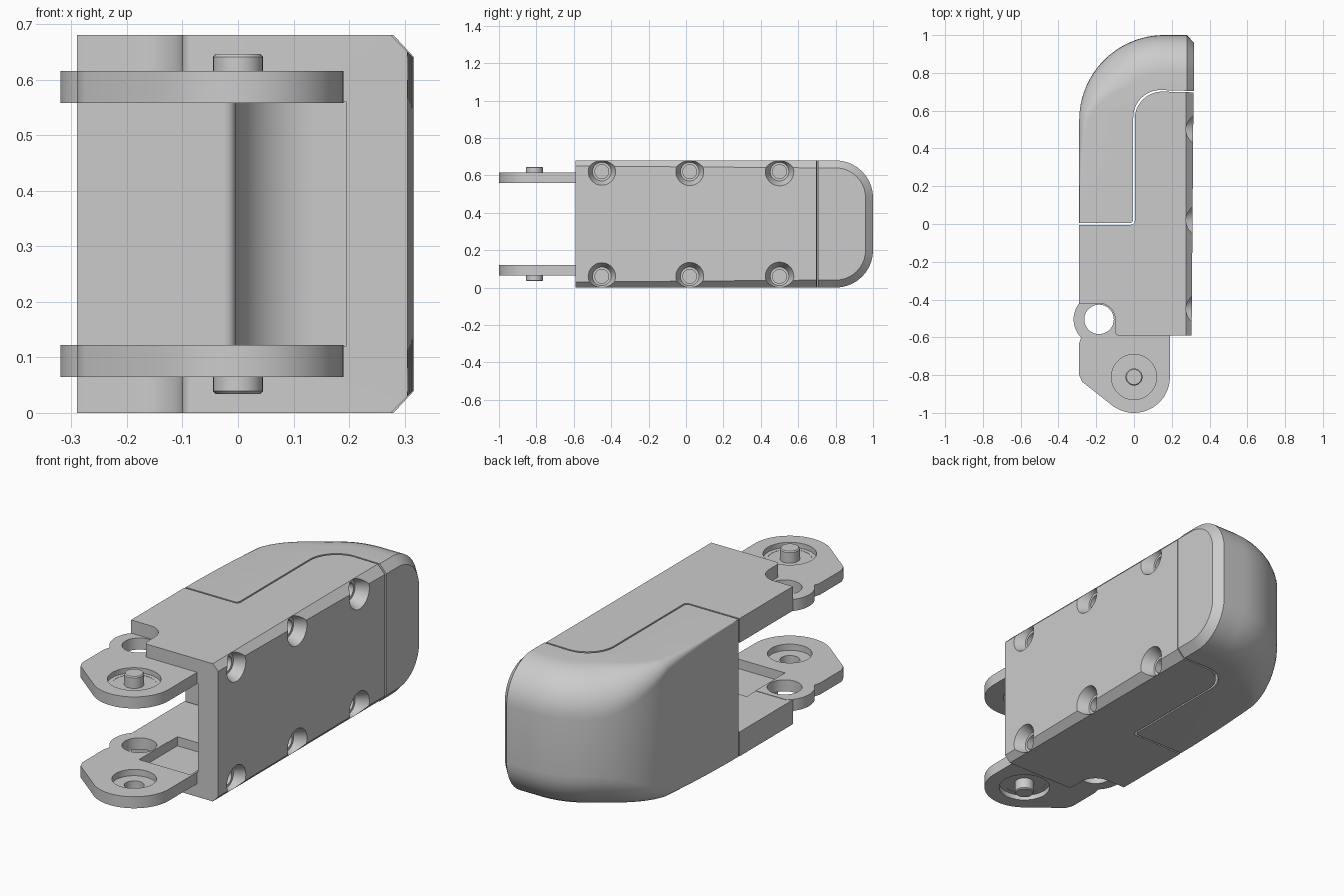
import bpy
import bmesh
from math import sin, cos, pi, radians
from mathutils import Matrix, Vector

H = 0.68                    # overall height
PIVOT = (0.0, -0.81)
EAR = (-0.185, -0.505)
CH = 0.04                   # chamfer size

if "Cube" in bpy.data.objects:
    bpy.data.objects.remove(bpy.data.objects["Cube"])

grey = bpy.data.materials.new("light_grey")
grey.use_nodes = True
COLOUR = (0.6, 0.6, 0.6, 1)
grey.diffuse_color = COLOUR
grey.node_tree.nodes["Principled BSDF"].inputs["Base Color"].default_value = COLOUR


def arc(c, r, a0, a1, n=16):
    angles = [radians(a0 + (a1 - a0) * i / n) for i in range(n + 1)]
    return [(c[0] + r * cos(a), c[1] + r * sin(a)) for a in angles]


def finish(name, bm, recalc=True):
    if recalc:
        bmesh.ops.recalc_face_normals(bm, faces=bm.faces)
    mesh = bpy.data.meshes.new(name)
    bm.to_mesh(mesh)
    bm.free()
    mesh.materials.append(grey)
    obj = bpy.data.objects.new(name, mesh)
    bpy.context.collection.objects.link(obj)
    return obj


def prism(name, outline, z0, z1):
    bm = bmesh.new()
    base = bm.faces.new([bm.verts.new((x, y, z0)) for x, y in outline])
    top = bmesh.ops.extrude_face_region(bm, geom=[base])["geom"]
    verts = [v for v in top if isinstance(v, bmesh.types.BMVert)]
    bmesh.ops.translate(bm, verts=verts, vec=(0, 0, z1 - z0))
    return finish(name, bm)


def box(name, x0, x1, y0, y1, z0, z1):
    return prism(name, [(x0, y0), (x1, y0), (x1, y1), (x0, y1)], z0, z1)


def cone_x(name, x0, x1, r0, r1, y, z):
    bm = bmesh.new()
    place = Matrix.Translation(((x0 + x1) / 2, y, z)) @ Matrix.Rotation(pi / 2, 4, 'Y')
    bmesh.ops.create_cone(bm, cap_ends=True, segments=32, radius1=r0, radius2=r1,
                          depth=x1 - x0, matrix=place)
    return finish(name, bm)


def combine(obj, other, operation='DIFFERENCE'):
    mod = obj.modifiers.new("boolean", 'BOOLEAN')
    mod.operation, mod.object, mod.solver = operation, other, 'EXACT'
    with bpy.context.temp_override(object=obj, active_object=obj):
        bpy.ops.object.modifier_apply(modifier=mod.name)
    bpy.data.objects.remove(other)


def smooth(obj, angle=30):
    bpy.ops.object.select_all(action='DESELECT')
    obj.select_set(True)
    bpy.context.view_layer.objects.active = obj
    bpy.ops.object.shade_smooth_by_angle(angle=radians(angle))


def flip(z0, z1, upper):
    return (H - z1, H - z0) if upper else (z0, z1)


# Frame: stepped plate outline, chamfered along the outer back edges
def step(gap):
    return ([(-0.29, -gap), (-0.02 + gap, -gap)]
            + arc((-0.02 + gap, 0.02 - gap), 0.02, -90, 0, 5)
            + arc((0.145 + gap, 0.56 - gap), 0.145, 180, 90))


outline = step(0.004) + [(0.315, 0.697), (0.305, -0.59), (-0.08, -0.59)]
outline += arc((-0.08, -0.57), 0.02, 270, 180, 5) + arc(EAR, 0.085, 0, 90, 10)
outline += [(-0.29, -0.42)]
frame = prism("frame", outline, 0, H)
bm = bmesh.new()
bm.from_mesh(frame.data)
for z, side in ((0, -1), (H, 1)):
    cut = bmesh.ops.bisect_plane(bm, geom=bm.verts[:] + bm.edges[:] + bm.faces[:],
                                 plane_co=(0.275, 0, z), plane_no=(1, 0, side),
                                 clear_outer=True)
    edges = [e for e in cut["geom_cut"] if isinstance(e, bmesh.types.BMEdge)]
    bmesh.ops.holes_fill(bm, edges=edges)
bmesh.ops.recalc_face_normals(bm, faces=bm.faces)
bm.to_mesh(frame.data)
bm.free()
combine(frame, box("channel", -1, 0.195, -1, 1, 0.12, H - 0.12))

# Hinge prongs with ear, pivot bore, counterbore and inner pocket
prong = arc(PIVOT, 0.19, 235, 360, 24) + [(0.19, -0.4), (-0.27, -0.4)]
prong += arc(EAR, 0.135, 130, 225, 14) + [(-0.29, -0.63), (-0.29, -0.8), (-0.275, -0.835)]
for upper in (False, True):
    combine(frame, prism("prong", prong, *flip(0.065, 0.122, upper)), 'UNION')
    for c, r, z0, z1 in ((EAR, 0.078, -0.1, 0.2), (PIVOT, 0.1, 0.0, 0.2),
                         (PIVOT, 0.12, 0.0, 0.09)):
        combine(frame, prism("bore", arc(c, r, 0, 350, 35), *flip(z0, z1, upper)))
    pocket = box("pocket", -0.1, 0.18, -0.63, -0.33, *flip(0.075, 0.2, upper))
    combine(frame, pocket)

# Screw recesses on the back plate
for y in (-0.45, 0.02, 0.5):
    for z in (0.06, H - 0.06):
        combine(frame, cone_x("recess", 0.255, 0.335, 0.05, 0.086, y, z))
        combine(frame, cone_x("screw_hole", 0.19, 0.3, 0.037, 0.037, y, z))
smooth(frame)

# Finger pad: swept wall whose top and bottom fillets grow toward the tip
GAP = 0.004
path = [((-0.29, 0.55 * i / 6 + GAP), (1, 0)) for i in range(6)]
for i in range(25):
    a = pi - pi / 2 * i / 24
    path.append(((0.16 + 0.45 * cos(a), 0.55 + 0.45 * sin(a)), (-cos(a), -sin(a))))
path.append(((0.28, 1.0), (0, -1)))


def wall(p, n, r, inset=0.0, x=None):
    pts = []
    for lower in (True, False):
        for i in range(11):
            a = pi / 2 * (i if lower else 10 - i) / 10
            d = inset + r * (1 - sin(a))
            h = inset + r * (1 - cos(a))
            pts.append((p[0] + n[0] * d if x is None else x, p[1] + n[1] * d,
                        h if lower else H - h))
    return pts


columns = []
for i, (p, n) in enumerate(path):
    t = min(1, i / 20)
    columns.append(wall(p, n, 0.003 + 0.197 * t * t * (3 - 2 * t)))
columns.append(wall((0.28, 1.0), (0, -1), 0.2 - CH, CH, 0.317))

bm = bmesh.new()
grid = [[bm.verts.new(p) for p in col] for col in columns]
for a, b in zip(grid, grid[1:]):
    for j in range(len(a) - 1):
        bm.faces.new((a[j], a[j + 1], b[j + 1], b[j]))
inner = step(-GAP)[1:] + [(0.28, 0.705)]
low = [bm.verts.new((x, y, 0)) for x, y in inner]
high = [bm.verts.new((x, y, H)) for x, y in inner]
c0 = bm.verts.new((0.317, 0.705, CH))
c1 = bm.verts.new((0.317, 0.705, H - CH))
for k, rim in ((0, low), (-1, high)):
    bm.faces.new([col[k] for col in grid[:-1]] + rim[::-1])
for i in range(len(inner) - 1):
    bm.faces.new((low[i], low[i + 1], high[i + 1], high[i]))
bm.faces.new(grid[0] + [high[0], low[0]])
bm.faces.new((low[-1], c0, c1, high[-1]))
bm.faces.new(grid[-1] + [c1, c0])
bm.faces.new((grid[-2][0], grid[-1][0], c0, low[-1]))
bm.faces.new((grid[-2][-1], grid[-1][-1], c1, high[-1]))
smooth(finish("finger_pad", bm), 25)

# Pivot pins: open-backed flange and bevelled pin, facing outward
profile = [(0.118, 0.091), (0.045, 0.091), (0.045, 0.039), (0.04, 0.034)]
for upper in (False, True):
    bm = bmesh.new()
    rings = [[bm.verts.new((x, y, H - z if upper else z))
              for x, y in arc(PIVOT, r, 0, 348.75, 31)] for r, z in profile]
    for a, b in zip(rings, rings[1:]):
        for i in range(32):
            j = (i + 1) % 32
            bm.faces.new((a[i], a[j], b[j], b[i]))
    bm.faces.new(rings[-1])
    if not upper:
        bmesh.ops.reverse_faces(bm, faces=bm.faces)
    smooth(finish("upper_pivot_pin" if upper else "lower_pivot_pin", bm, False))
